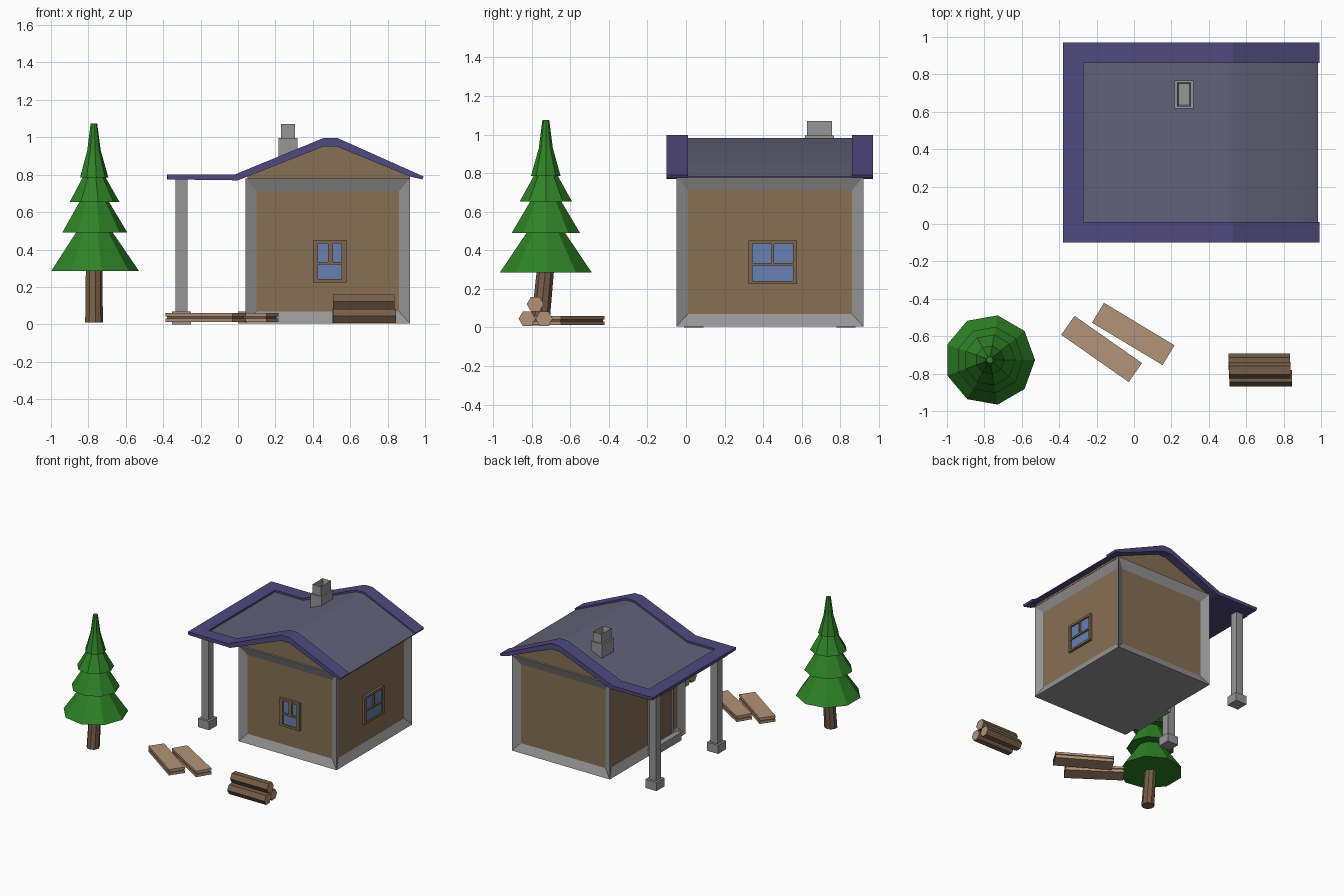
import bpy, bmesh, math
from mathutils import Matrix, Vector

if "Cube" in bpy.data.objects:
    bpy.data.objects.remove(bpy.data.objects["Cube"], do_unlink=True)


def material(name, rgb):
    lin = [((c / 255 + 0.055) / 1.055) ** 2.4 for c in rgb] + [1.0]
    m = bpy.data.materials.new(name)
    m.use_nodes = True
    m.diffuse_color = lin
    m.node_tree.nodes["Principled BSDF"].inputs["Base Color"].default_value = lin
    return m


STONE = material("grey stone", (150, 150, 150))
WALL = material("wall brown", (134, 112, 85))
TRIM = material("window trim brown", (126, 102, 77))
GLASS = material("window blue", (104, 128, 178))
PURPLE = material("roof edge purple", (80, 73, 126))
SLATE = material("roof slate", (97, 97, 120))
GREEN = material("pine green", (46, 130, 38))
BARK = material("bark brown", (118, 94, 72))
WOOD = material("cut wood", (178, 147, 120))


def finish(name, bm, *mats):
    bmesh.ops.recalc_face_normals(bm, faces=bm.faces[:])
    me = bpy.data.meshes.new(name)
    bm.to_mesh(me)
    bm.free()
    for m in mats:
        me.materials.append(m)
    ob = bpy.data.objects.new(name, me)
    bpy.context.scene.collection.objects.link(ob)
    return ob


def add_box(bm, x, y, z):
    """Box from three (low, high) ranges."""
    size = Matrix.Diagonal((x[1] - x[0], y[1] - y[0], z[1] - z[0], 1))
    place = Matrix.Translation((sum(x) / 2, sum(y) / 2, sum(z) / 2))
    return bmesh.ops.create_cube(bm, size=1, matrix=place @ size)["verts"]


def box(name, mat, x, y, z):
    bm = bmesh.new()
    add_box(bm, x, y, z)
    return finish(name, bm, mat)


def prism(name, profile, y0, y1, *mats):
    """Extrude an x-z profile along y."""
    bm = bmesh.new()
    face = bm.faces.new([bm.verts.new((x, y0, z)) for x, z in profile])
    new = bmesh.ops.extrude_face_region(bm, geom=[face])["geom"]
    bmesh.ops.translate(bm, vec=(0, y1 - y0, 0),
                        verts=[v for v in new if isinstance(v, bmesh.types.BMVert)])
    return finish(name, bm, *mats)


# House body: stone frame with a sunken brown panel on each wall
bm = bmesh.new()
add_box(bm, (0.04, 0.92), (-0.05, 0.92), (0.005, 0.78))
bm.normal_update()
sides = [f for f in bm.faces if abs(f.normal.z) < 0.5]
bmesh.ops.inset_individual(bm, faces=sides, thickness=0.085, depth=-0.03)
for f in sides:
    f.material_index = 1
    for v in f.verts:
        v.co.z = 0.07 if v.co.z < 0.4 else 0.71
finish("house_walls", bm, STONE, WALL)

# Gable ends
prism("gables", [(0.05, 0.775), (0.05, 0.79), (0.455, 0.96), (0.53, 0.96), (0.92, 0.79), (0.92, 0.775)],
      -0.035, 0.905, WALL)

# Roof: purple rims around a lowered slate field
under = [(0.985, 0.775), (0.92, 0.79), (0.53, 0.95), (0.455, 0.95), (0.0, 0.77), (-0.375, 0.775)]
rim = [(-0.38, 0.80), (-0.02, 0.80), (0.46, 0.997), (0.53, 0.997), (0.993, 0.79)]
for name, y0, y1 in (("roof_rim_front", -0.10, 0.01), ("roof_rim_back", 0.86, 0.97)):
    prism(name, rim + under, y0, y1, PURPLE)
box("roof_rim_left", PURPLE, (-0.38, -0.27), (0.01, 0.86), (0.775, 0.80))

field = [(-0.27, 0.785), (-0.015, 0.785), (0.46, 0.982), (0.53, 0.982), (0.985, 0.782)]
slab = prism("roof_slate", field + under[:-1] + [(-0.27, 0.774)], 0.01, 0.86, SLATE, PURPLE)
for p in slab.data.polygons:
    p.material_index = 1 if p.normal.z < -0.3 else 0
bpy.context.view_layer.objects.active = slab
slab.select_set(True)
bpy.ops.object.shade_smooth_by_angle(angle=math.radians(30))
slab.select_set(False)

# Chimney with a hollow flue
box("chimney_base", STONE, (0.217, 0.317), (0.617, 0.767), (0.85, 0.995))
bm = bmesh.new()
add_box(bm, (0.23, 0.305), (0.628, 0.757), (0.95, 1.07))
bm.normal_update()
top = [f for f in bm.faces if f.normal.z > 0.5]
bmesh.ops.inset_individual(bm, faces=top, thickness=0.01, depth=-0.05)
finish("chimney_flue", bm, STONE)

# Porch posts on square footings
for name, y in (("front", 0.04), ("back", 0.83)):
    box("porch_post_" + name, STONE, (-0.335, -0.27), (y - 0.032, y + 0.032), (0.06, 0.78))
    box("porch_footing_" + name, STONE, (-0.352, -0.252), (y - 0.05, y + 0.05), (0, 0.07))


def window(name, u, z, place):
    """Trim bars around three panes; u and z list the bar edges in order."""
    bars = [(u[0], u[1], z[0], z[5]), (u[4], u[5], z[0], z[5]), (u[1], u[4], z[0], z[1]),
            (u[1], u[4], z[2], z[3]), (u[1], u[4], z[4], z[5]), (u[2], u[3], z[3], z[4])]
    trim, glass = bmesh.new(), bmesh.new()
    for a, b, c, d in bars:
        add_box(trim, (a, b), (-0.02, 0.002), (c, d))
    add_box(glass, (u[1], u[4]), (-0.008, 0), (z[1], z[4]))
    for part, bm, mat in (("_trim", trim, TRIM), ("_glass", glass, GLASS)):
        bm.transform(place)
        finish(name + part, bm, mat)


heights = (0.225, 0.242, 0.32, 0.334, 0.432, 0.45)
window("front_window", (0.40, 0.427, 0.48, 0.507, 0.554, 0.58), heights,
       Matrix.Translation((0, -0.02, 0)))
window("side_window", (0.325, 0.345, 0.443, 0.457, 0.556, 0.576), heights,
       Matrix.Translation((0.89, 0, 0)) @ Matrix.Rotation(math.pi / 2, 4, "Z"))

# Door under the porch, with its step
box("door", TRIM, (0.055, 0.075), (0.12, 0.36), (0.07, 0.62))
bm = bmesh.new()
for y, z in (((0.095, 0.12), (0.07, 0.645)), ((0.36, 0.385), (0.07, 0.645)), ((0.12, 0.36), (0.62, 0.645))):
    add_box(bm, (0.045, 0.075), y, z)
finish("door_frame", bm, STONE)
box("door_step", STONE, (0.0, 0.045), (0.06, 0.42), (0.005, 0.07))


def add_cone(bm, sides, r1, r2, z0, z1):
    return bmesh.ops.create_cone(
        bm, cap_ends=True, segments=sides, radius1=r1, radius2=r2, depth=z1 - z0,
        matrix=Matrix.Translation((0, 0, (z0 + z1) / 2)) @ Matrix.Rotation(-math.pi / 2, 4, "Z"))["verts"]


# Pine tree: stacked nine-sided tiers on a leaning trunk
tree = Matrix.Translation((-0.771, -0.727, 0))
bm = bmesh.new()
for r1, r2, z0, z1 in ((0.242, 0.095, 0.285, 0.5), (0.18, 0.075, 0.49, 0.665), (0.138, 0.058, 0.653, 0.795),
                       (0.078, 0.037, 0.785, 0.93), (0.037, 0.018, 0.93, 1.075)):
    add_cone(bm, 9, r1, r2, z0, z1)
bm.transform(tree)
finish("tree_foliage", bm, GREEN)

bm = bmesh.new()
add_cone(bm, 9, 0.049, 0.045, 0.01, 0.32)
for v in bm.verts:
    v.co.y -= 0.03 if v.co.z < 0.1 else 0
bm.transform(tree)
finish("tree_trunk", bm, BARK)

# Log pile: six-sided logs with cut ends
for name, x0, x1, y, z in (("log_front", 0.51, 0.845, -0.824, 0.045), ("log_back", 0.505, 0.835, -0.736, 0.045),
                           ("log_top", 0.507, 0.838, -0.782, 0.121)):
    bm = bmesh.new()
    add_cone(bm, 6, 0.044, 0.044, x0, x1)
    # lay the log along x with a flat side up
    bm.transform(Matrix.Translation((0, y, z)) @ Matrix.Rotation(math.pi / 2, 4, "Y")
                 @ Matrix.Rotation(math.pi / 2, 4, "Z"))
    bm.normal_update()
    for f in bm.faces:
        f.material_index = 1 if abs(f.normal.x) > 0.9 else 0
    finish(name, bm, BARK, WOOD)

# Planks: two stacked boards with a recessed spacer between
for name, x, y, turn in (("plank_pair_left", -0.173, -0.668, -35), ("plank_pair_right", -0.004, -0.588, -31)):
    place = Matrix.Translation((x, y, 0)) @ Matrix.Rotation(math.radians(turn), 4, "Z")
    boards, spacer = bmesh.new(), bmesh.new()
    add_box(boards, (-0.22, 0.22), (-0.062, 0.062), (0.042, 0.06))
    add_box(boards, (-0.22, 0.22), (-0.062, 0.062), (0.012, 0.032))
    add_box(spacer, (-0.213, 0.213), (-0.055, 0.055), (0.03, 0.044))
    for part, bm, mat in (("_boards", boards, WOOD), ("_spacer", spacer, BARK)):
        bm.transform(place)
        finish(name + part, bm, mat)
